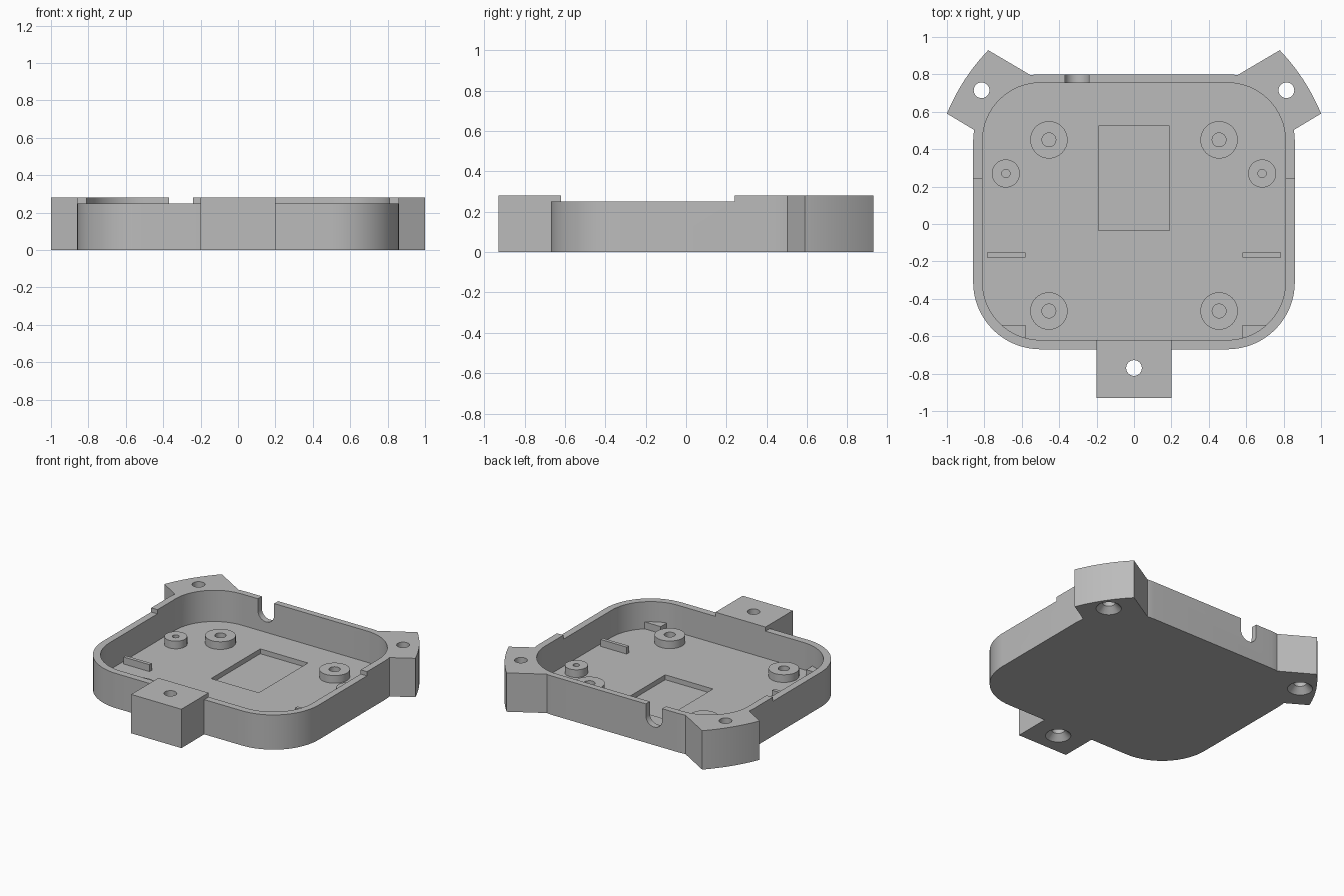
import bpy, bmesh
from math import sin, cos, pi, atan2
from mathutils import Matrix

if "Cube" in bpy.data.objects:
    bpy.data.objects.remove(bpy.data.objects["Cube"])

GREY = 0.5
grey = bpy.data.materials.new("plain grey")
grey.use_nodes = True
grey.diffuse_color = (GREY, GREY, GREY, 1)
grey.node_tree.nodes["Principled BSDF"].inputs["Base Color"].default_value = (GREY, GREY, GREY, 1)

FLOOR, RIM_LOW, RIM_HIGH, TOP = 0.055, 0.25, 0.28, 0.4


def finish(name, bm):
    bmesh.ops.remove_doubles(bm, verts=bm.verts, dist=1e-5)
    bmesh.ops.recalc_face_normals(bm, faces=bm.faces)
    mesh = bpy.data.meshes.new(name)
    bm.to_mesh(mesh)
    bm.free()
    mesh.materials.append(grey)
    obj = bpy.data.objects.new(name, mesh)
    bpy.context.collection.objects.link(obj)
    return obj


def prism(name, points, z0, z1):
    """Extrude a plan outline from z0 to z1."""
    bm = bmesh.new()
    face = bm.faces.new([bm.verts.new((x, y, z0)) for x, y in points])
    ext = bmesh.ops.extrude_face_region(bm, geom=[face])["geom"]
    moved = [v for v in ext if isinstance(v, bmesh.types.BMVert)]
    bmesh.ops.translate(bm, verts=moved, vec=(0, 0, z1 - z0))
    return finish(name, bm)


def rect(x0, x1, y0, y1):
    return [(x0, y0), (x1, y0), (x1, y1), (x0, y1)]


def arc(cx, cy, r, a0, a1, n):
    return [(cx + r * cos(a0 + (a1 - a0) * i / n), cy + r * sin(a0 + (a1 - a0) * i / n))
            for i in range(n + 1)]


def rounded(x, y0, y1, r):
    centres = [(x - r, y1 - r), (r - x, y1 - r), (r - x, y0 + r), (x - r, y0 + r)]
    return [p for i, (cx, cy) in enumerate(centres)
            for p in arc(cx, cy, r, i * pi / 2, (i + 1) * pi / 2, 16)]


def lathe(name, profile, x, y, closed):
    """Revolve an (r, z) profile about a vertical axis at x, y."""
    bm = bmesh.new()
    verts = [bm.verts.new((r, 0, z)) for r, z in profile]
    edges = [bm.edges.new(pair) for pair in zip(verts, verts[1:])]
    if closed:
        edges.append(bm.edges.new((verts[-1], verts[0])))
    bmesh.ops.spin(bm, geom=verts + edges, cent=(0, 0, 0), axis=(0, 0, 1),
                   angle=2 * pi, steps=32)
    bmesh.ops.translate(bm, verts=bm.verts, vec=(x, y, 0))
    return finish(name, bm)


def combine(target, tool, operation):
    mod = target.modifiers.new(operation, "BOOLEAN")
    mod.operation, mod.object, mod.solver = operation, tool, "EXACT"
    bpy.context.view_layer.objects.active = target
    bpy.ops.object.modifier_apply(modifier=mod.name)
    bpy.data.objects.remove(tool)


def mirrored(points, side):
    return [(side * x, y) for x, y in points]


# Tray body, with the front part of the rim lowered
tray = prism("tray", rounded(0.86, -0.67, 0.80, 0.36), 0, RIM_HIGH)
combine(tray, prism("rim_cutter", rect(-1.2, 1.2, -1, 0.24), RIM_LOW, TOP), "DIFFERENCE")

# Front mounting tab and two rear mounting ears
combine(tray, prism("front_tab", rect(-0.2, 0.2, -0.93, -0.58), 0, RIM_HIGH), "UNION")
ear = arc(0, 0.18, 1.081, atan2(0.41, 1), atan2(0.75, 0.78), 12) + [(0.48, 0.753), (0.80, 0.47)]
for side in (1, -1):
    combine(tray, prism("ear", mirrored(ear, side), 0, RIM_HIGH), "UNION")

# Inner pocket and the shallow rectangular recess in its floor
combine(tray, prism("pocket_cutter", rounded(0.81, -0.62, 0.755, 0.31), FLOOR, TOP), "DIFFERENCE")
combine(tray, prism("recess_cutter", rect(-0.19, 0.19, -0.035, 0.525), 0.02, 0.2), "DIFFERENCE")

# Countersunk screw holes
for x, y in ((0, -0.77), (0.815, 0.715), (-0.815, 0.715)):
    screw = [(0, -0.02), (0.103, -0.02), (0.042, 0.041), (0.042, TOP), (0, TOP)]
    combine(tray, lathe("screw_cutter", screw, x, y, False), "DIFFERENCE")

# U-shaped cable notch in the back wall
notch = prism("notch_cutter", arc(-0.305, 0.195, 0.065, pi, 2 * pi, 16) + [(-0.24, TOP), (-0.37, TOP)],
              -0.9, -0.7)
notch.data.transform(Matrix.Rotation(pi / 2, 4, "X"))
combine(tray, notch, "DIFFERENCE")

parts = [tray]
BASE = FLOOR - 0.01

for side, label in ((1, "left"), (-1, "right")):
    # Hollow standoff posts
    for name, x, y, r, hole in (("rear_post", 0.455, 0.45, 0.1, 0.037),
                                ("front_post", 0.455, -0.465, 0.1, 0.037),
                                ("small_post", 0.685, 0.27, 0.075, 0.022)):
        ring = [(hole, BASE), (r, BASE), (r, 0.11), (hole, 0.11)]
        parts.append(lathe(f"{label}_{name}", ring, side * x, y, True))
    # Locating ribs and front corner blocks
    parts.append(prism(f"{label}_rib", mirrored(rect(0.58, 0.787, -0.178, -0.153), side), BASE, 0.105))
    block = [(0.58, -0.54), (0.72, -0.54), (0.65, -0.6), (0.58, -0.63)]
    parts.append(prism(f"{label}_corner_block", mirrored(block, side), BASE, 0.105))

# Smooth curved walls, keeping edges sharp
bpy.ops.object.select_all(action="DESELECT")
for obj in parts:
    obj.select_set(True)
bpy.context.view_layer.objects.active = tray
bpy.ops.object.shade_smooth_by_angle(angle=pi / 6)
